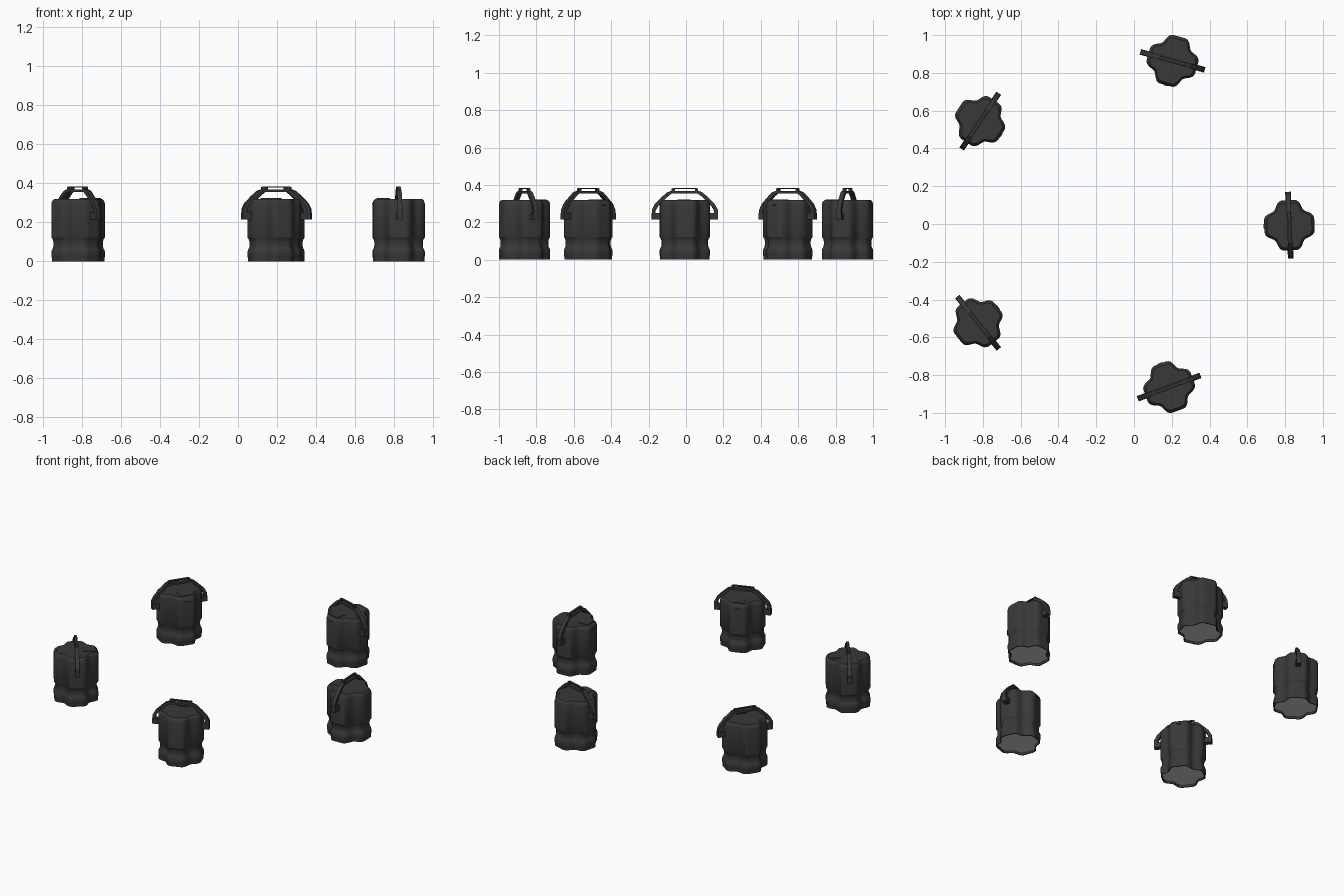
import bpy, bmesh
from math import sin, cos, pi, radians
from mathutils import Matrix, Vector

cube = bpy.data.objects.get("Cube")
if cube:
    bpy.data.objects.remove(cube, do_unlink=True)


def material(name, value):
    m = bpy.data.materials.new(name)
    m.use_nodes = True
    col = (value, value, value, 1)
    m.diffuse_color = col
    m.node_tree.nodes["Principled BSDF"].inputs["Base Color"].default_value = col
    return m


charcoal = material("charcoal", 0.04)
pale = material("pale_grey", 0.6)


def add_object(name, bm, mats):
    bmesh.ops.recalc_face_normals(bm, faces=bm.faces)
    me = bpy.data.meshes.new(name)
    for m in mats:
        me.materials.append(m)
    bm.to_mesh(me)
    bm.free()
    ob = bpy.data.objects.new(name, me)
    bpy.context.collection.objects.link(ob)
    return ob


def box(bm, lo, hi):
    lo, hi = Vector(lo), Vector(hi)
    mat = Matrix.Translation((lo + hi) / 2) @ Matrix.Diagonal((*(hi - lo), 1))
    bmesh.ops.create_cube(bm, size=1, matrix=mat)


def lobed_radius(t):
    # four broad flat-ended lobes with rounded valleys between them
    u = abs((t + pi / 4) % (pi / 2) - pi / 4)
    blend = max(0, (u - radians(17)) / radians(28))
    return min(0.133 / cos(u), 0.111 + 0.0265 * (0.5 + 0.5 * cos(pi * blend)))


# Body: lobed section lofted from the pale recessed underside to the lid
def make_body():
    profile = [(0.94, 0.014), (0.94, 0), (0.985, 0), (0.985, 0.018), (1, 0.024),
               (1, 0.05), (0.975, 0.06), (0.94, 0.068), (0.925, 0.08), (0.925, 0.1),
               (0.95, 0.112), (1, 0.122), (1, 0.296), (0.965, 0.31), (0.89, 0.32)]
    n = 80
    bm = bmesh.new()
    angles = [2 * pi * i / n for i in range(n)]
    rings = [[bm.verts.new((s * lobed_radius(t) * cos(t), s * lobed_radius(t) * sin(t), z))
              for t in angles] for s, z in profile]
    for a, b in zip(rings, rings[1:]):
        for i in range(n):
            j = (i + 1) % n
            bm.faces.new((a[i], a[j], b[j], b[i]))
    bm.faces.new(rings[0]).material_index = 1
    bm.faces.new(rings[-1])
    body = add_object("canister_body", bm, [charcoal, pale])
    body.select_set(True)
    bpy.context.view_layer.objects.active = body
    bpy.ops.object.shade_smooth_by_angle(angle=radians(32))
    return body


# Spout: flat plate on the lid with a tilted hexagonal cap at its outer end
def make_spout():
    bm = bmesh.new()
    box(bm, (-0.112, -0.033, 0.316), (-0.045, 0.033, 0.323))
    bmesh.ops.create_cone(bm, cap_ends=True, segments=6, radius1=0.025, radius2=0.023, depth=0.012,
                          matrix=Matrix.Translation((-0.118, 0, 0.303))
                          @ Matrix.Rotation(radians(-45), 4, 'Y'))
    return add_object("spout", bm, [charcoal])


# Handle: bent strap, pivot blocks and a slotted grip
def make_handle():
    bm = bmesh.new()
    half = [((0.176, 0.215), (0.156, 0.215)), ((0.176, 0.268), (0.156, 0.262)),
            ((0.16, 0.298), (0.143, 0.286)), ((0.128, 0.33), (0.116, 0.314)),
            ((0.095, 0.36), (0.087, 0.341)), ((0.075, 0.367), (0.07, 0.354))]
    stations = half + [((-o[0], o[1]), (-i[0], i[1])) for o, i in reversed(half)]
    w = 0.012
    loops = [[bm.verts.new((x, p[0], p[1])) for x, p in
              ((-w, o), (w, o), (w, i), (-w, i))] for o, i in stations]
    for a, b in zip(loops, loops[1:]):
        for k in range(4):
            j = (k + 1) % 4
            bm.faces.new((a[k], a[j], b[j], b[k]))
    bm.faces.new(loops[0])
    bm.faces.new(loops[-1])
    for s in (-1, 1):
        y = sorted((s * 0.13, s * 0.177))
        box(bm, (-0.015, y[0], 0.214), (0.015, y[1], 0.25))
        y = sorted((s * 0.054, s * 0.07))
        box(bm, (-0.009, y[0], 0.36), (0.009, y[1], 0.381))
    box(bm, (-0.007, -0.066, 0.377), (0.007, 0.066, 0.384))
    return add_object("carry_handle", bm, [charcoal])


# Five identical canisters spaced evenly around a circle
for part in (make_body(), make_spout(), make_handle()):
    name = part.name
    for k in range(5):
        a = radians(72 * k - 0.6)
        ob = part
        if k:
            ob = part.copy()
            bpy.context.collection.objects.link(ob)
        ob.location = (-0.0855 + 0.908 * cos(a), 0.003 + 0.908 * sin(a), 0)
        ob.rotation_euler.z = a + radians(3)
        ob.name = name + "_" + str(k + 1)
